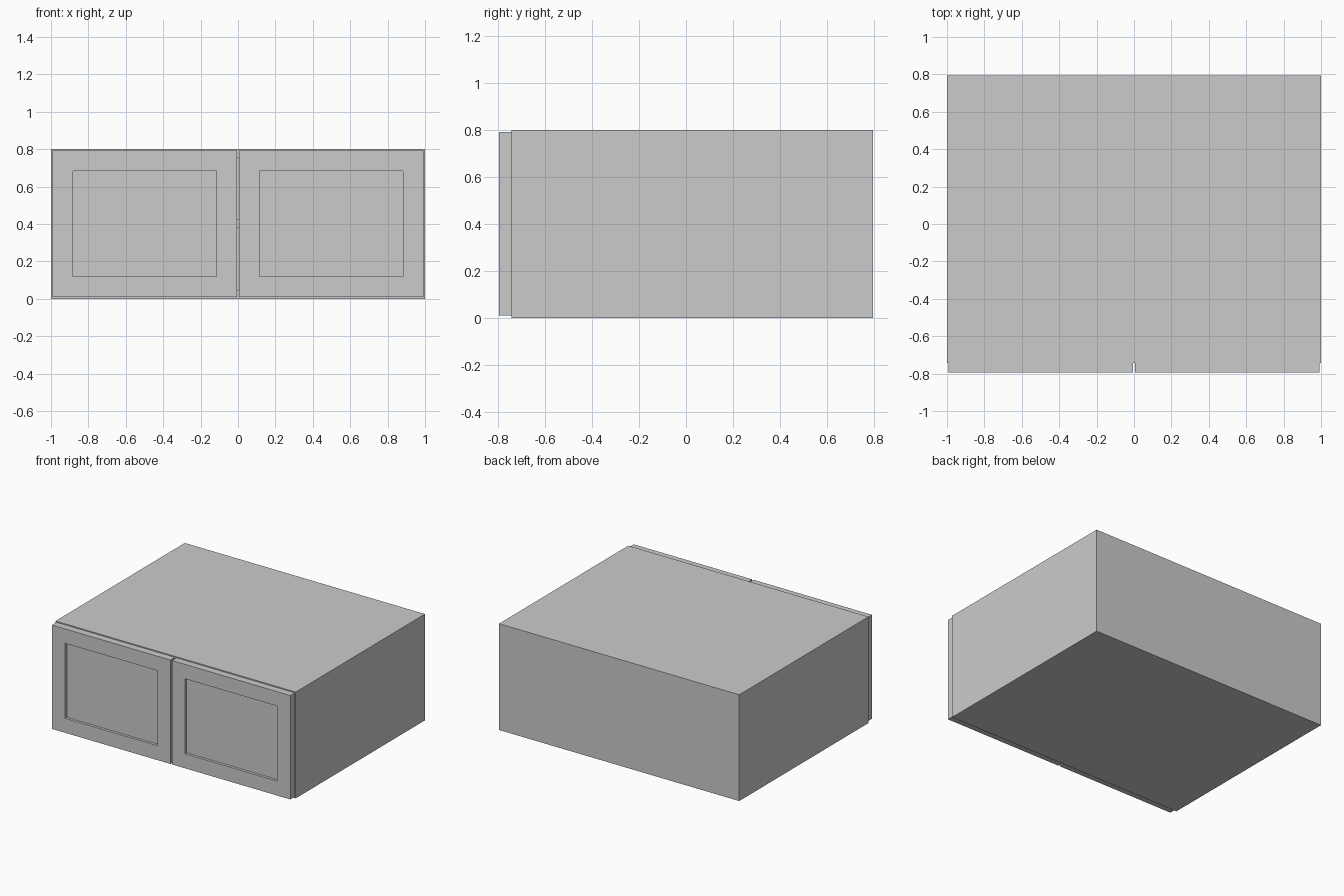
import bpy, bmesh

if "Cube" in bpy.data.objects:
    bpy.data.objects.remove(bpy.data.objects["Cube"])

W, D0, D1, H, T = 1.0, -0.742, 0.795, 0.8, 0.047  # half width, carcass front/back, height, board


def box(name, x0, x1, y0, y1, z0, z1, frame=0, recess=0):
    """Box board; optional recessed panel in the front face."""
    bm = bmesh.new()
    bmesh.ops.create_cube(bm, size=1)
    for v in bm.verts:
        v.co = ((x0 + x1) / 2 + v.co.x * (x1 - x0),
                (y0 + y1) / 2 + v.co.y * (y1 - y0),
                (z0 + z1) / 2 + v.co.z * (z1 - z0))
    if frame:
        bm.normal_update()
        front = min(bm.faces, key=lambda f: f.calc_center_median().y)
        bmesh.ops.inset_region(bm, faces=[front], thickness=frame)
        # second, zero-width inset makes the step wall
        walls = bmesh.ops.extrude_discrete_faces(bm, faces=[front])
        for v in walls["faces"][0].verts:
            v.co.y += recess
    mesh = bpy.data.meshes.new(name)
    bm.to_mesh(mesh)
    bm.free()
    ob = bpy.data.objects.new(name, mesh)
    bpy.context.collection.objects.link(ob)
    return ob


# Sides and doors, left and right
for side, s in (("left", -1), ("right", 1)):
    xs = sorted((s * (W - T), s * W))
    box(side + "_side_panel", *xs, D0, D1, 0, H)
    xd = sorted((s * 0.006, s * 0.992))
    box(side + "_door", *xd, -0.795, D0, 0.01, 0.792, frame=0.154, recess=0.02)

# Horizontal boards between the sides
inner = W - T
box("bottom_panel", -inner, inner, D0, D1, 0, T)
box("top_panel", -inner, inner, D0, D1, H - T, H)
box("shelf", -inner, inner, D0, D1 - 0.02, 0.38, 0.427)

# Back board
box("back_panel", -inner, inner, D1 - 0.02, D1, T, H - T)
